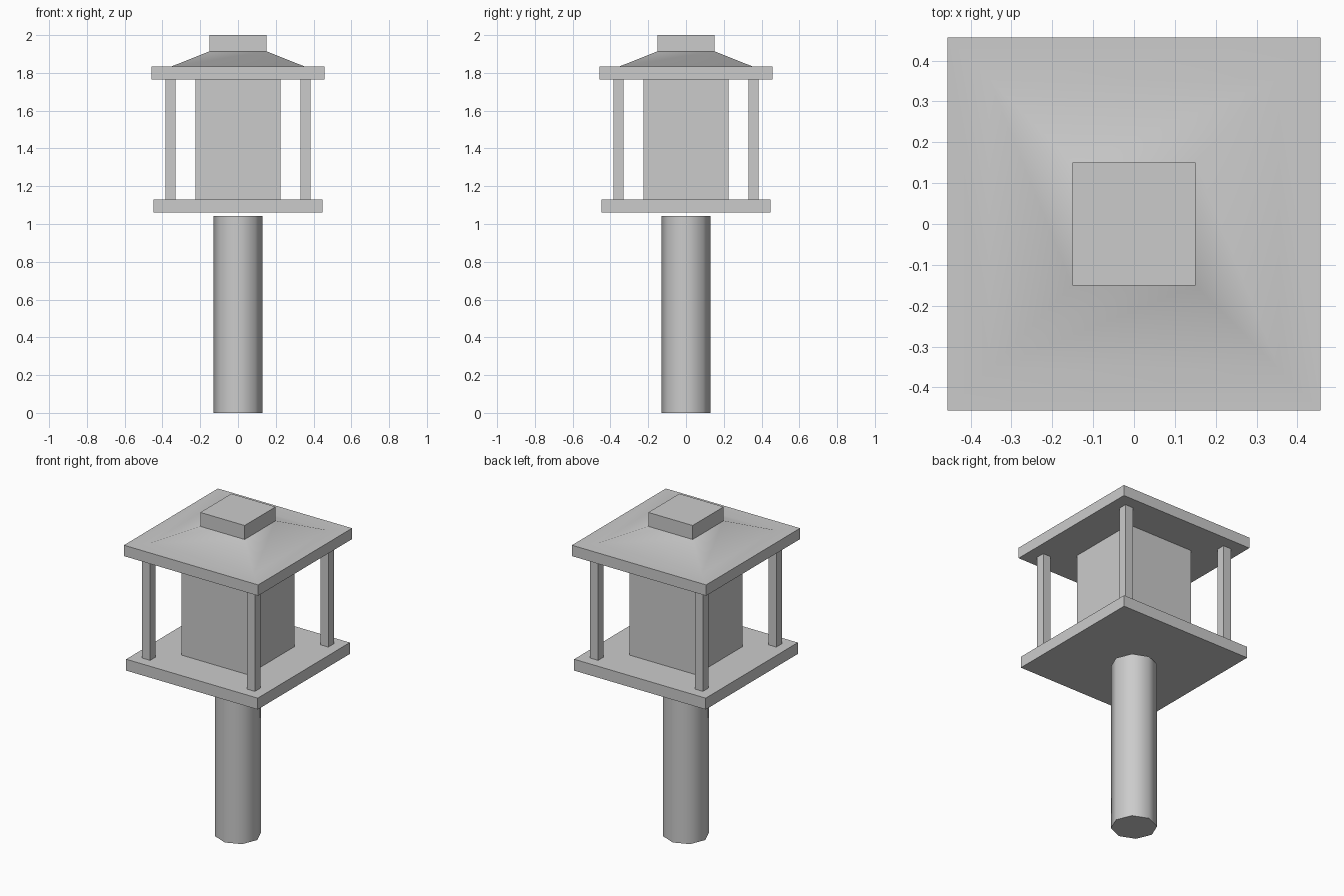
import bpy, bmesh
from math import radians, pi, sin, cos

if "Cube" in bpy.data.objects:
    bpy.data.objects.remove(bpy.data.objects["Cube"])


def make(name, bm):
    bmesh.ops.recalc_face_normals(bm, faces=bm.faces)
    me = bpy.data.meshes.new(name)
    bm.to_mesh(me)
    bm.free()
    ob = bpy.data.objects.new(name, me)
    bpy.context.collection.objects.link(ob)
    return ob


def loft(name, profile, sides, start):
    """Stack closed rings of (radius, z) and cap both ends."""
    bm = bmesh.new()
    rings = [[bm.verts.new((r * cos(start + 2 * pi * i / sides),
                            r * sin(start + 2 * pi * i / sides), z))
              for i in range(sides)] for r, z in profile]
    for a, b in zip(rings, rings[1:]):
        for i in range(sides):
            j = (i + 1) % sides
            bm.faces.new((a[i], a[j], b[j], b[i]))
    bm.faces.new(rings[0])
    bm.faces.new(rings[-1])
    return make(name, bm)


def square(name, profile):
    """Square-plan part from (half width, z) steps."""
    return loft(name, [(h * 2 ** 0.5, z) for h, z in profile], 4, pi / 4)


def smooth(ob):
    bpy.ops.object.select_all(action='DESELECT')
    bpy.context.view_layer.objects.active = ob
    ob.select_set(True)
    bpy.ops.object.shade_smooth_by_angle(angle=radians(50))


# Eight-sided pole, stopping just short of the platform
smooth(loft("pole", [(0.13, 0), (0.13, 1.042)], 8, 0))

# Platform and central lantern body
square("platform", [(0.448, 1.06), (0.448, 1.13)])
square("lantern_body", [(0.226, 1.13), (0.226, 1.766)])

# Four corner posts
for side, x in (("left", -0.357), ("right", 0.357)):
    for end, y in (("front", -0.357), ("back", 0.357)):
        post = square(f"{end}_{side}_post", [(0.027, 1.13), (0.027, 1.766)])
        post.location = (x, y, 0)

# Roof: slab, hipped slope and square cap in one piece
smooth(square("roof", [(0.457, 1.766), (0.457, 1.833), (0.355, 1.833),
                       (0.151, 1.914), (0.151, 2.0)]))
